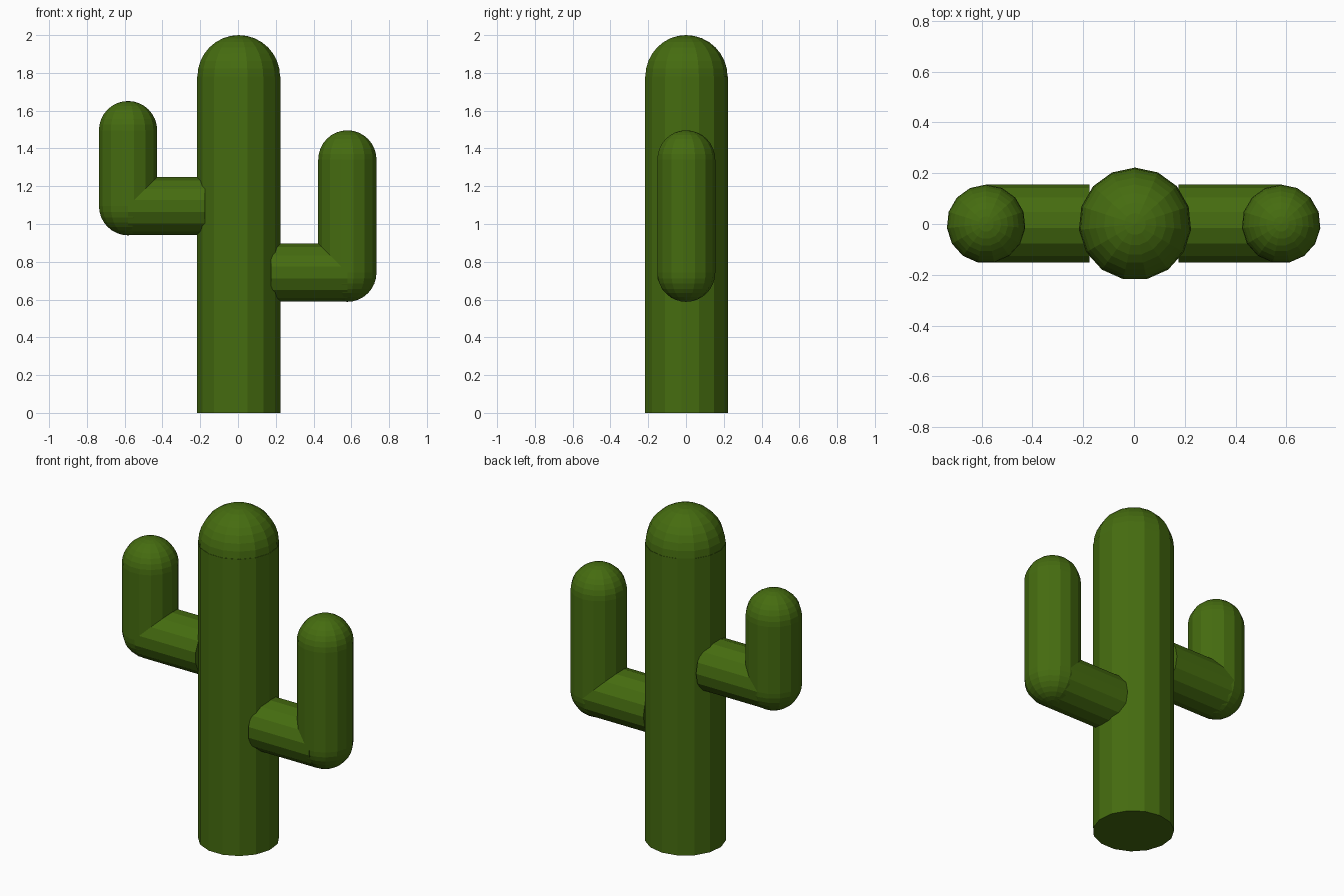
import bpy, bmesh
from math import pi
from mathutils import Matrix, Vector

if "Cube" in bpy.data.objects:
    bpy.data.objects.remove(bpy.data.objects["Cube"])

SIDES = 15

green = bpy.data.materials.new("cactus_green")
green.diffuse_color = (0.06, 0.15, 0.005, 1)
green.use_nodes = True
green.node_tree.nodes["Principled BSDF"].inputs["Base Color"].default_value = green.diffuse_color


def add_part(name, bm):
    mesh = bpy.data.meshes.new(name)
    bm.to_mesh(mesh)
    bm.free()
    mesh.materials.append(green)
    obj = bpy.data.objects.new(name, mesh)
    bpy.context.collection.objects.link(obj)


def tube(bm, start, end, radius):
    """Faceted cylinder, vertical or along x (a corner edge points +x or down)."""
    start, end = Vector(start), Vector(end)
    turn = Matrix.Identity(4)
    if abs(end.x - start.x) > 0.01:
        turn = Matrix.Rotation(pi / 2, 4, 'Y')
    bmesh.ops.create_cone(bm, cap_ends=True, segments=SIDES, radius1=radius, radius2=radius,
                          depth=(end - start).length,
                          matrix=Matrix.Translation((start + end) / 2) @ turn @ Matrix.Rotation(pi / 2, 4, 'Z') @ Matrix.Rotation(-pi / 2, 4, 'Z'))


def ball(bm, center, radius):
    bmesh.ops.create_uvsphere(bm, u_segments=SIDES, v_segments=16, radius=radius,
                              matrix=Matrix.Translation(center))


# Trunk with a domed top
X0, R = 0.004, 0.222
bm = bmesh.new()
tube(bm, (X0, 0, 0), (X0, 0, 1.78), R)
ball(bm, (X0, 0, 1.78), 0.22)
add_part("trunk", bm)

# Arms: stub out of the trunk, round elbow, upright with a domed tip
for name, inner, x, z, tip in (("left_arm", -0.175, -0.582, 1.095, 1.496),
                               ("right_arm", 0.175, 0.579, 0.743, 1.341)):
    bm = bmesh.new()
    tube(bm, (inner, 0, z), (x, 0, z), 0.155)
    tube(bm, (x, 0, z), (x, 0, tip), 0.155)
    ball(bm, (x, 0, z), 0.155)
    ball(bm, (x, 0, tip), 0.155)
    add_part(name, bm)
